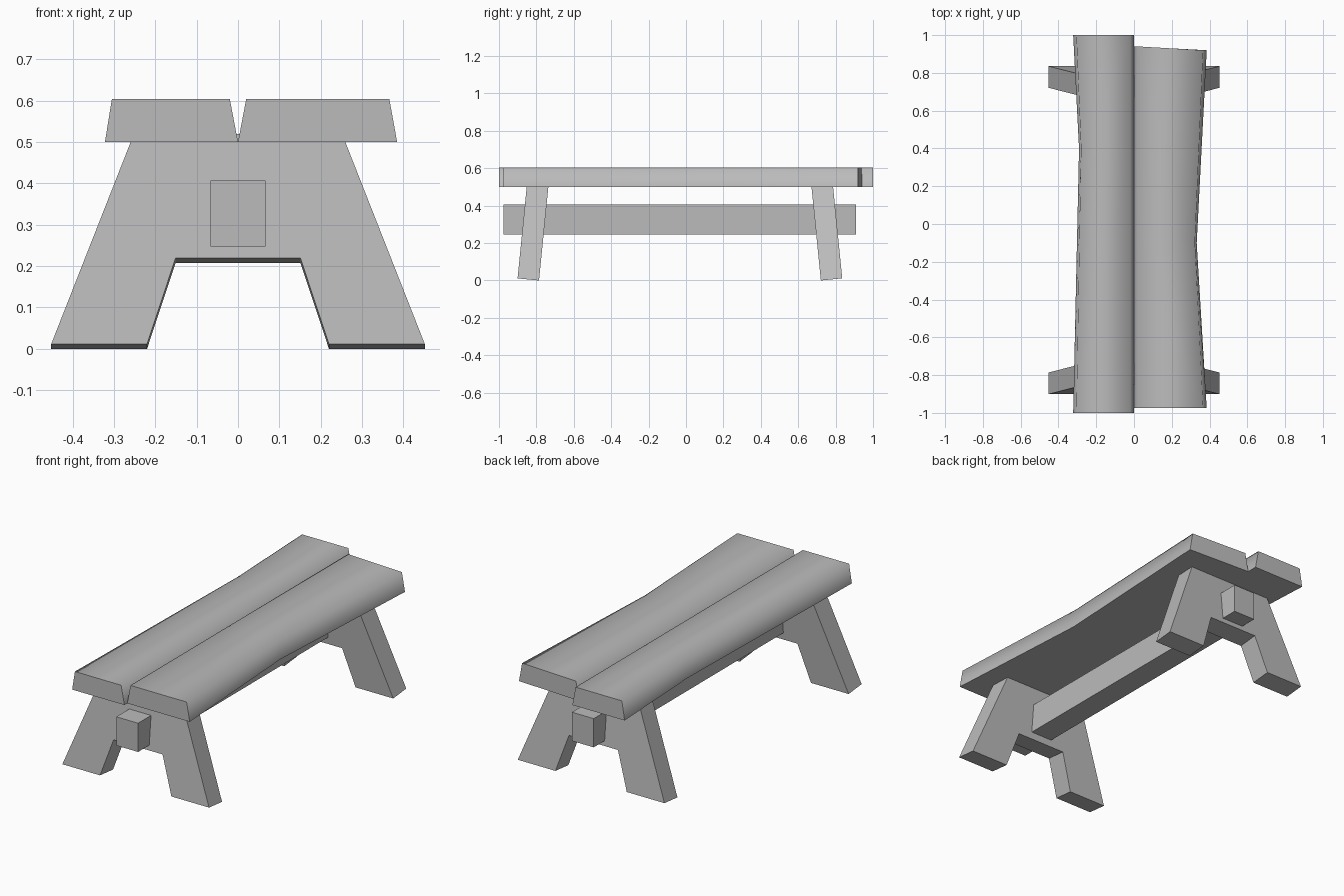
import bpy, bmesh, math
from mathutils import Matrix

cube = bpy.data.objects.get("Cube")
if cube:
    bpy.data.objects.remove(cube, do_unlink=True)

# Single plain grey for the whole bench
grey = bpy.data.materials.new("plain grey")
grey.use_nodes = True
colour = (0.5, 0.5, 0.5, 1)
grey.diffuse_color = colour
grey.node_tree.nodes["Principled BSDF"].inputs["Base Color"].default_value = colour


def loft(name, sections):
    """Join matching cross-sections into a closed solid with capped ends."""
    bm = bmesh.new()
    rings = [[bm.verts.new(p) for p in s] for s in sections]
    n = len(rings[0])
    for a, b in zip(rings, rings[1:]):
        for i in range(n):
            j = (i + 1) % n
            bm.faces.new((a[i], a[j], b[j], b[i]))
    bm.faces.new(rings[0])
    bm.faces.new(rings[-1])
    bmesh.ops.recalc_face_normals(bm, faces=bm.faces)
    mesh = bpy.data.meshes.new(name)
    bm.to_mesh(mesh)
    bm.free()
    mesh.materials.append(grey)
    ob = bpy.data.objects.new(name, mesh)
    bpy.context.collection.objects.link(ob)
    return ob


SEAT_LOW, SEAT_TOP = 0.5, 0.605


def plank(name, side, stations):
    """Seat plank; stations hold inner y, outer y, lower and upper outer x."""
    sections = []
    for y_in, y_out, low, top in stations:
        sections.append([(0, y_in, SEAT_LOW), (side * low, y_out, SEAT_LOW),
                         (side * top, y_out, SEAT_TOP),
                         (side * 0.02, y_in, SEAT_TOP)])
    ob = loft(name, sections)
    # Soft upper edges, crisp ends and underside
    bpy.ops.object.select_all(action="DESELECT")
    ob.select_set(True)
    bpy.context.view_layer.objects.active = ob
    bpy.ops.object.shade_smooth_by_angle(angle=math.radians(87))


# Two seat planks, each narrowing at a waist
plank("right_seat_plank", -1, [(-1, -1, 0.322, 0.305),
                               (0.4, 0.4, 0.291, 0.28),
                               (1, 1, 0.322, 0.305)])
plank("left_seat_plank", 1, [(-0.975, -0.975, 0.385, 0.366),
                             (-0.1, -0.1, 0.332, 0.322),
                             (0.94, 0.92, 0.385, 0.366)])

# Notched leg boards, leaning in towards the middle of the bench
half = [(0.252, 0.511), (0.452, 0), (0.22, 0), (0.151, 0.209)]
outline = half + [(-x, z) for x, z in reversed(half)]
THICK, LEAN = 0.115, math.atan(0.1)
for name, y_inner, inward in (("front_leg", -0.786, 1), ("back_leg", 0.721, -1)):
    leg = loft(name, [[(x, y, z) for x, z in outline]
                      for y in (-inward * THICK, 0)])
    leg.data.transform(Matrix.Translation((0, y_inner, 0))
                       @ Matrix.Rotation(-inward * LEAN, 4, "X"))

# Long beam running through both legs
loft("stretcher", [[(x, y, z) for x, z in ((-0.067, 0.247), (0.067, 0.247),
                                           (0.067, 0.407), (-0.067, 0.407))]
                   for y in (-0.975, 0.908)])
